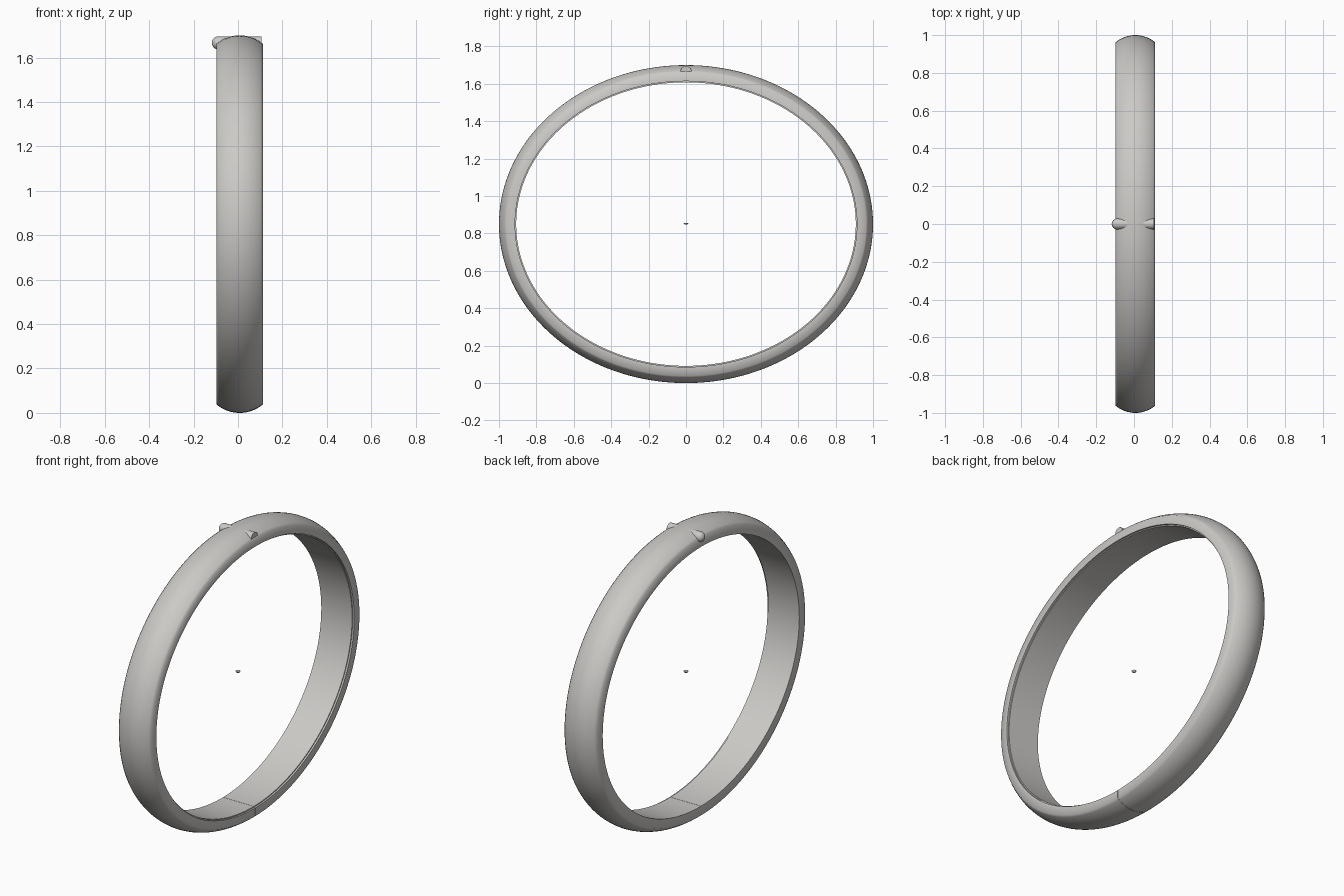
import bpy, bmesh, math
from mathutils import Vector

cube = bpy.data.objects.get("Cube")
if cube:
    bpy.data.objects.remove(cube, do_unlink=True)

metal = bpy.data.materials.new("warm grey metal")
metal.use_nodes = True
colour = (0.6, 0.59, 0.57, 1)
metal.diffuse_color = colour
metal.node_tree.nodes["Principled BSDF"].inputs["Base Color"].default_value = colour

SEMI_Y, SEMI_Z, CENTRE_Z = 1.0, 0.85, 0.85
LEFT_X, RIGHT_X = 0.112, -0.097
MID_X, HALF_W = (LEFT_X + RIGHT_X) / 2, (LEFT_X - RIGHT_X) / 2
DOME, THICK = 0.038, 0.092


def add_object(name, bm, angle=60):
    bmesh.ops.recalc_face_normals(bm, faces=bm.faces)
    mesh = bpy.data.meshes.new(name)
    bm.to_mesh(mesh)
    bm.free()
    mesh.materials.append(metal)
    obj = bpy.data.objects.new(name, mesh)
    bpy.context.collection.objects.link(obj)
    bpy.ops.object.select_all(action='DESELECT')
    obj.select_set(True)
    bpy.context.view_layer.objects.active = obj
    bpy.ops.object.shade_smooth_by_angle(angle=math.radians(angle))
    return obj


def band_profile(steps=16):
    """Domed outside, flat rims, and a small step inside the left rim."""
    radius = (HALF_W ** 2 + DOME ** 2) / (2 * DOME)
    sweep = math.asin(HALF_W / radius)
    pts = []
    for i in range(steps + 1):
        a = sweep * (2 * i / steps - 1)
        pts.append((MID_X + radius * math.sin(a), radius * (math.cos(a) - 1)))
    pts += [(LEFT_X, 0.006 - THICK), (LEFT_X - 0.01, 0.006 - THICK),
            (LEFT_X - 0.01, -THICK), (RIGHT_X, -THICK)]
    return pts


# Oval band, swept once round with a hairline seam at the bottom
bm = bmesh.new()
profile = band_profile()
SEGMENTS, GAP = 160, 0.0008
rings = []
for i in range(SEGMENTS + 1):
    t = GAP + (2 * math.pi - 2 * GAP) * i / SEGMENTS
    s, c = math.sin(t), -math.cos(t)
    point = Vector((0, SEMI_Y * s, CENTRE_Z + SEMI_Z * c))
    normal = Vector((0, s / SEMI_Y, c / SEMI_Z)).normalized()
    rings.append([bm.verts.new(point + normal * off + Vector((x, 0, 0)))
                  for x, off in profile])
n = len(profile)
for a, b in zip(rings, rings[1:]):
    for j in range(n):
        k = (j + 1) % n
        bm.faces.new((a[j], a[k], b[k], b[j]))
bm.faces.new(rings[0])
bm.faces.new(rings[-1])
add_object("oval_band", bm)


def lathe(name, profile, origin, axis, angle=40):
    """Spin (distance along axis, radius) points about the axis."""
    axis = Vector(axis)
    side = axis.orthogonal().normalized()
    bm = bmesh.new()
    verts = [bm.verts.new(Vector(origin) + axis * d + side * r) for d, r in profile]
    edges = [bm.edges.new(pair) for pair in zip(verts, verts[1:])]
    bmesh.ops.spin(bm, geom=verts + edges, cent=origin, axis=axis,
                   angle=2 * math.pi, steps=32)
    bmesh.ops.remove_doubles(bm, verts=bm.verts, dist=0.00001)
    return add_object(name, bm, angle)


def dome(radius, depth, steps=10):
    """Quarter arc from the pole to the rim."""
    return [(-depth * math.cos(a), radius * math.sin(a))
            for a in (math.pi / 2 * i / steps for i in range(steps + 1))]


# Clasp pin across the top, rounded on the right and flat on the left
PIN_R = 0.029
lathe("clasp_pin", dome(PIN_R, PIN_R) + [(0.195, PIN_R), (0.195, 0)],
      (-0.089, 0, 1.666), (1, 0, 0))

# Tiny half bead in the middle of the opening
lathe("centre_bead", dome(0.013, 0.01) + [(0, 0)], (0, 0, 0.857), (0, 0, 1))
